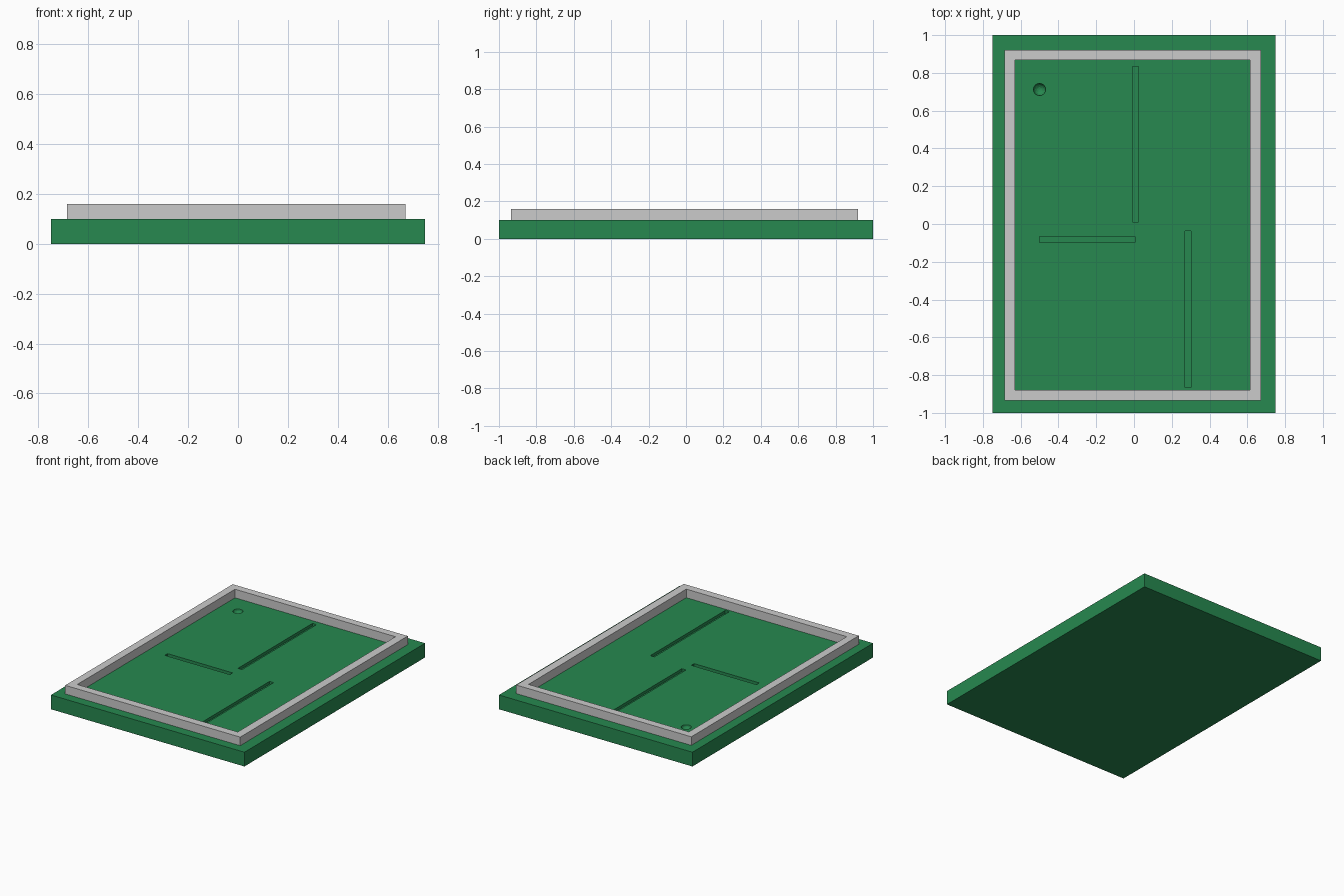
import bpy, bmesh

if "Cube" in bpy.data.objects:
    bpy.data.objects.remove(bpy.data.objects["Cube"])

green = bpy.data.materials.new("green")
green.diffuse_color = (0.02, 0.25, 0.08, 1)
green.use_nodes = True
green.node_tree.nodes["Principled BSDF"].inputs["Base Color"].default_value = green.diffuse_color


def box(name, x0, x1, y0, y1, z0, z1):
    """Axis-aligned box between two corners."""
    bm = bmesh.new()
    bmesh.ops.create_cube(bm, size=1)
    for v in bm.verts:
        v.co.x = x0 if v.co.x < 0 else x1
        v.co.y = y0 if v.co.y < 0 else y1
        v.co.z = z0 if v.co.z < 0 else z1
    mesh = bpy.data.meshes.new(name)
    bm.to_mesh(mesh)
    bm.free()
    obj = bpy.data.objects.new(name, mesh)
    bpy.context.collection.objects.link(obj)
    return obj


def cut(target, cutter):
    """Subtract a cutter, bake the result and drop the cutter."""
    mod = target.modifiers.new("cut", "BOOLEAN")
    mod.operation = "DIFFERENCE"
    mod.solver = "EXACT"
    mod.object = cutter
    cutter.hide_render = True
    bpy.context.view_layer.objects.active = target
    bpy.ops.object.modifier_apply(modifier=mod.name)
    bpy.data.objects.remove(cutter)


# Base slab
board = box("board", -0.75, 0.75, -1, 1, 0, 0.1)

# Shallow grooves in the top of the slab
for x0, x1, y0, y1 in [(-0.007, 0.025, 0.01, 0.835),
                       (-0.5, 0.005, -0.097, -0.066),
                       (0.27, 0.302, -0.865, -0.036)]:
    cut(board, box("groove_cutter", x0, x1, y0, y1, 0.08, 0.13))

# Small round pit
bpy.ops.mesh.primitive_uv_sphere_add(segments=16, ring_count=8, radius=0.033,
                                     location=(-0.5, 0.712, 0.101))
cut(board, bpy.context.object)
board.data.materials.clear()
board.data.materials.append(green)

# Raised rectangular rim
rim = box("rim", -0.685, 0.672, -0.935, 0.92, 0.1, 0.16)
cut(rim, box("rim_cutter", -0.63, 0.614, -0.88, 0.867, 0.0, 0.3))
